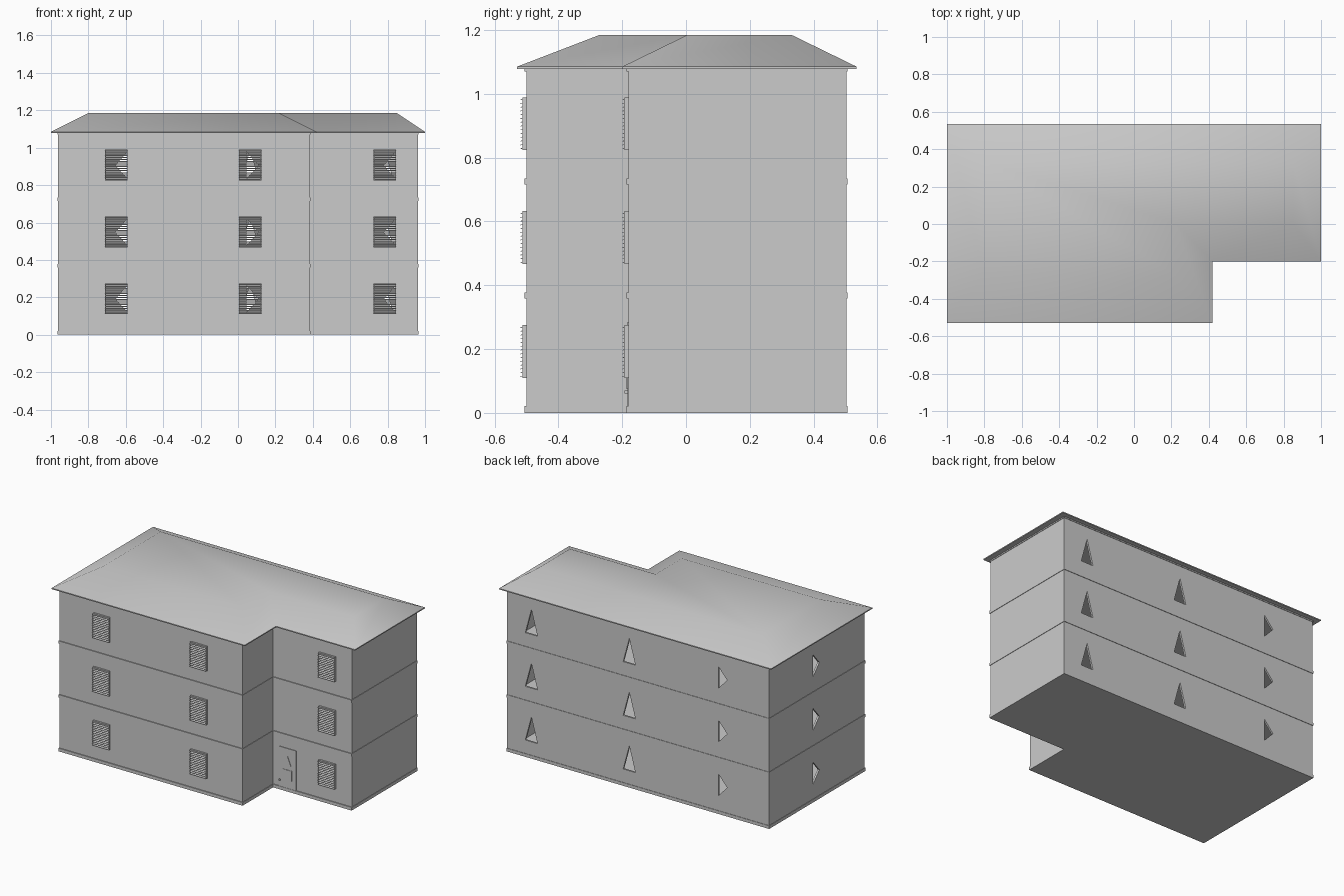
import bpy, bmesh, math
from mathutils import Vector, Matrix

if "Cube" in bpy.data.objects:
    bpy.data.objects.remove(bpy.data.objects["Cube"])

STEP = 0.357  # storey height


def finish(bm, name):
    bmesh.ops.recalc_face_normals(bm, faces=bm.faces)
    me = bpy.data.meshes.new(name)
    bm.to_mesh(me)
    bm.free()
    ob = bpy.data.objects.new(name, me)
    bpy.context.collection.objects.link(ob)
    return ob


def l_shape(x0, x1, y0, y1, nx, ny):
    return [(x0, y0), (nx, y0), (nx, ny), (x1, ny), (x1, y1), (x0, y1)]


def loft(bm, rings, caps=True):
    loops = [[bm.verts.new(p) for p in r] for r in rings]
    n = len(loops[0])
    for a, b in zip(loops, loops[1:]):
        for i in range(n):
            j = (i + 1) % n
            bm.faces.new((a[i], a[j], b[j], b[i]))
    if caps:
        bm.faces.new(loops[0][::-1])
        bm.faces.new(loops[-1])
    else:  # closed tube, joins last ring to first
        a, b = loops[-1], loops[0]
        for i in range(n):
            j = (i + 1) % n
            bm.faces.new((a[i], a[j], b[j], b[i]))


def at(pts, z):
    return [(x, y, z) for x, y in pts]


def box(bm, x0, x1, y0, y1, z0, z1, tilt=0):
    c = Vector(((x0 + x1) / 2, (y0 + y1) / 2, (z0 + z1) / 2))
    m = (Matrix.Translation(c) @ Matrix.Rotation(tilt, 4, 'X')
         @ Matrix.Diagonal((x1 - x0, y1 - y0, z1 - z0, 1)))
    bmesh.ops.create_cube(bm, size=1, matrix=m)


def slab(name, pts, z0, z1):
    bm = bmesh.new()
    loft(bm, [at(pts, z0), at(pts, z1)])
    return finish(bm, name)


outer = l_shape(-.963, .963, -.5, .503, .385, -.18)
inner = l_shape(-.951, .951, -.488, .491, .373, -.168)
ledge = l_shape(-.966, .966, -.506, .506, .388, -.186)

# triangular window openings: (local horizontal, z) triples
left_tri = [(-.005, .19), (.06, .265), (.06, .12)]
right_tri = [(.045, .19), (-.02, .265), (-.02, .12)]
up_tri = [(-.045, .11), (.045, .11), (0, .275)]
front_windows = [(-.65, -.5, left_tri), (.065, -.5, right_tri), (.785, -.18, left_tri)]
back_windows = [(-.65, .5, left_tri), (.065, .5, up_tri), (.785, .5, up_tri)]

# base, storey ledges
slab("base", ledge, 0, .021)
for k in (1, 2):
    slab(f"storey_ledge_{k}", ledge, k * STEP + .002, k * STEP + .02)

# hollow storeys with cut openings
for k in range(3):
    dz = k * STEP
    bm = bmesh.new()
    z0, z1 = .02 + dz, min(.36 + dz, 1.072)
    loft(bm, [at(outer, z0), at(outer, z1), at(inner, z1), at(inner, z0)], caps=False)
    walls = finish(bm, f"storey_walls_{k + 1}")
    bm = bmesh.new()
    for cx, cy, tri in front_windows + back_windows:
        loft(bm, [[(cx + u, y, z + dz) for u, z in tri] for y in (cy - .05, cy + .05)])
    loft(bm, [[(x, -.02 + u, z + dz) for u, z in left_tri] for x in (-1, -.9)])
    cutter = finish(bm, "opening_cutter")
    cutter.hide_render = True
    mod = walls.modifiers.new("openings", 'BOOLEAN')
    mod.operation = 'DIFFERENCE'
    mod.solver = 'EXACT'
    mod.object = cutter
    bpy.context.view_layer.objects.active = walls
    bpy.ops.object.modifier_apply(modifier=mod.name)
    bpy.data.objects.remove(cutter)

    # louvred shutters on the front
    for i, (cx, cy, tri) in enumerate(front_windows):
        bm = bmesh.new()
        x0, x1, zb, zt = cx - .06, cx + .06, .11 + dz, .275 + dz
        for s in range(14):
            z = zb + .006 + s * .0118
            box(bm, x0, x1, cy - .019, cy - .002, z - .001, z + .001, math.radians(15))
        for xa in (x0, x1 - .004):
            box(bm, xa, xa + .004, cy - .012, cy + .002, zb, zt)
        for za in (zb, zt - .004):
            box(bm, x0, x1, cy - .012, cy + .002, za, za + .004)
        finish(bm, f"shutter_{k + 1}_{i + 1}")

# entrance door with raised panels
bm = bmesh.new()
box(bm, .43, .555, -.184, -.175, .02, .285)
loft(bm, [[(x, y, z) for x, z in ((.465, .172), (.52, .172), (.495, .232))] for y in (-.187, -.18)])
box(bm, .462, .525, -.187, -.18, .075, .143)
finish(bm, "entrance_door")
bm = bmesh.new()
box(bm, .432, .442, -.192, -.18, .06, .07)
finish(bm, "door_handle")

# hipped roof with flat top
eave = l_shape(-1, 1, -.53, .535, .42, -.2)
ridge = l_shape(-.8, .85, -.27, .33, .22, .005)
bm = bmesh.new()
loft(bm, [at(eave, 1.078), at(eave, 1.085), at(ridge, 1.185)])
roof = finish(bm, "roof")
bpy.ops.object.select_all(action='DESELECT')
roof.select_set(True)
bpy.context.view_layer.objects.active = roof
bpy.ops.object.shade_smooth_by_angle(angle=math.radians(50))
slab("roof_soffit", ledge, 1.07, 1.079)
